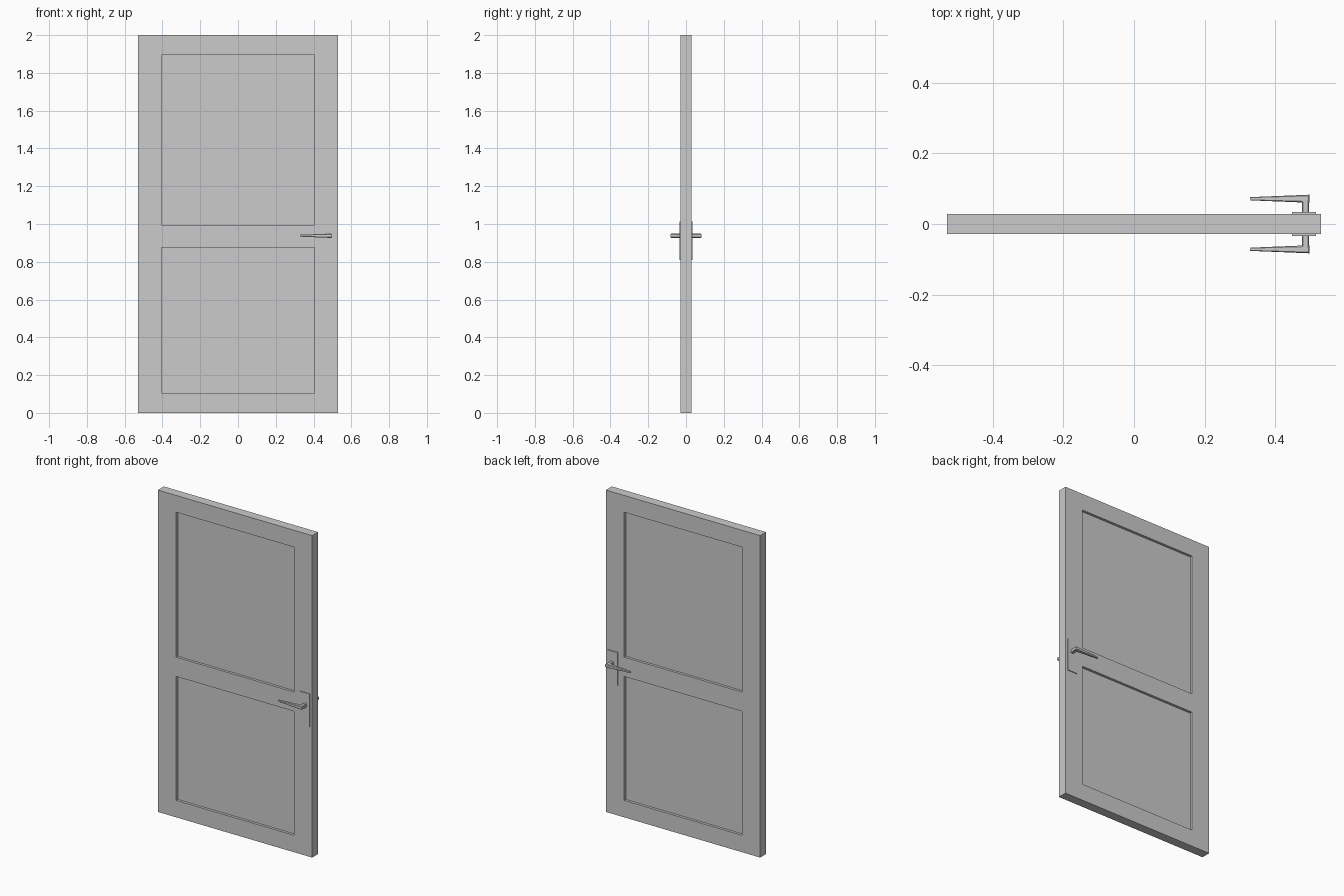
import bpy
import bmesh
from mathutils import Vector, Matrix

cube = bpy.data.objects.get("Cube")
if cube:
    bpy.data.objects.remove(cube, do_unlink=True)

GREY = (0.6, 0.6, 0.6, 1)
mat = bpy.data.materials.new("plain grey")
mat.use_nodes = True
mat.diffuse_color = GREY
mat.node_tree.nodes["Principled BSDF"].inputs["Base Color"].default_value = GREY

WIDTH, DEPTH, HEIGHT = 1.06, 0.058, 2.0
PANEL_X = 0.405
PANELS = [(0.105, 0.875), (0.995, 1.895)]
RECESS = 0.016


def finish(name, bm):
    bmesh.ops.recalc_face_normals(bm, faces=bm.faces[:])
    mesh = bpy.data.meshes.new(name)
    bm.to_mesh(mesh)
    bm.free()
    mesh.materials.append(mat)
    obj = bpy.data.objects.new(name, mesh)
    bpy.context.collection.objects.link(obj)
    return obj


def box(bm, size, centre):
    bmesh.ops.create_cube(bm, size=1, matrix=Matrix.Translation(centre) @ Matrix.Diagonal((*size, 1)))


# Door leaf: slab cut into stiles, rails and panels, with panels sunk on both sides
bm = bmesh.new()
box(bm, (WIDTH, DEPTH, HEIGHT), (0, 0, HEIGHT / 2))
cuts = [((x, 0, 0), (1, 0, 0)) for x in (-PANEL_X, PANEL_X)]
cuts += [((0, 0, z), (0, 0, 1)) for pair in PANELS for z in pair]
for point, normal in cuts:
    bmesh.ops.bisect_plane(bm, geom=bm.verts[:] + bm.edges[:] + bm.faces[:],
                           plane_co=point, plane_no=normal)
sunk = []
for face in bm.faces:
    c = face.calc_center_median()
    if abs(face.normal.y) > 0.9 and abs(c.x) < PANEL_X and any(a < c.z < b for a, b in PANELS):
        sunk.append(face)
bmesh.ops.inset_individual(bm, faces=sunk, thickness=0, depth=-RECESS)
finish("door_leaf", bm)


def ring(bm, inner, outer, half, side):
    """Chamfered rectangular section between two plan points."""
    a, b = Vector(inner), Vector(outer)
    verts = []
    for t, h in ((0, 0.7), (0.15, 1), (0.85, 1), (1, 0.7), (1, -0.7), (0.85, -1), (0.15, -1), (0, -0.7)):
        p = a.lerp(b, t)
        verts.append(bm.verts.new((p.x, side * p.y, 0.938 + half * h)))
    return verts


# Back plate and bent, tapering lever on each side
for label, side in (("front", -1), ("back", 1)):
    bm = bmesh.new()
    box(bm, (0.068, 0.006, 0.205), (0.481, side * 0.031, 0.911))
    finish(label + "_handle_plate", bm)

    bm = bmesh.new()
    rings = [ring(bm, (0.475, 0.03), (0.495, 0.03), 0.011, side),
             ring(bm, (0.475, 0.061), (0.497, 0.083), 0.011, side),
             ring(bm, (0.33, 0.067), (0.328, 0.076), 0.005, side)]
    for r, s in zip(rings, rings[1:]):
        for i in range(len(r)):
            j = (i + 1) % len(r)
            bm.faces.new((r[i], r[j], s[j], s[i]))
    bm.faces.new(rings[0])
    bm.faces.new(rings[-1])
    finish(label + "_lever", bm)
